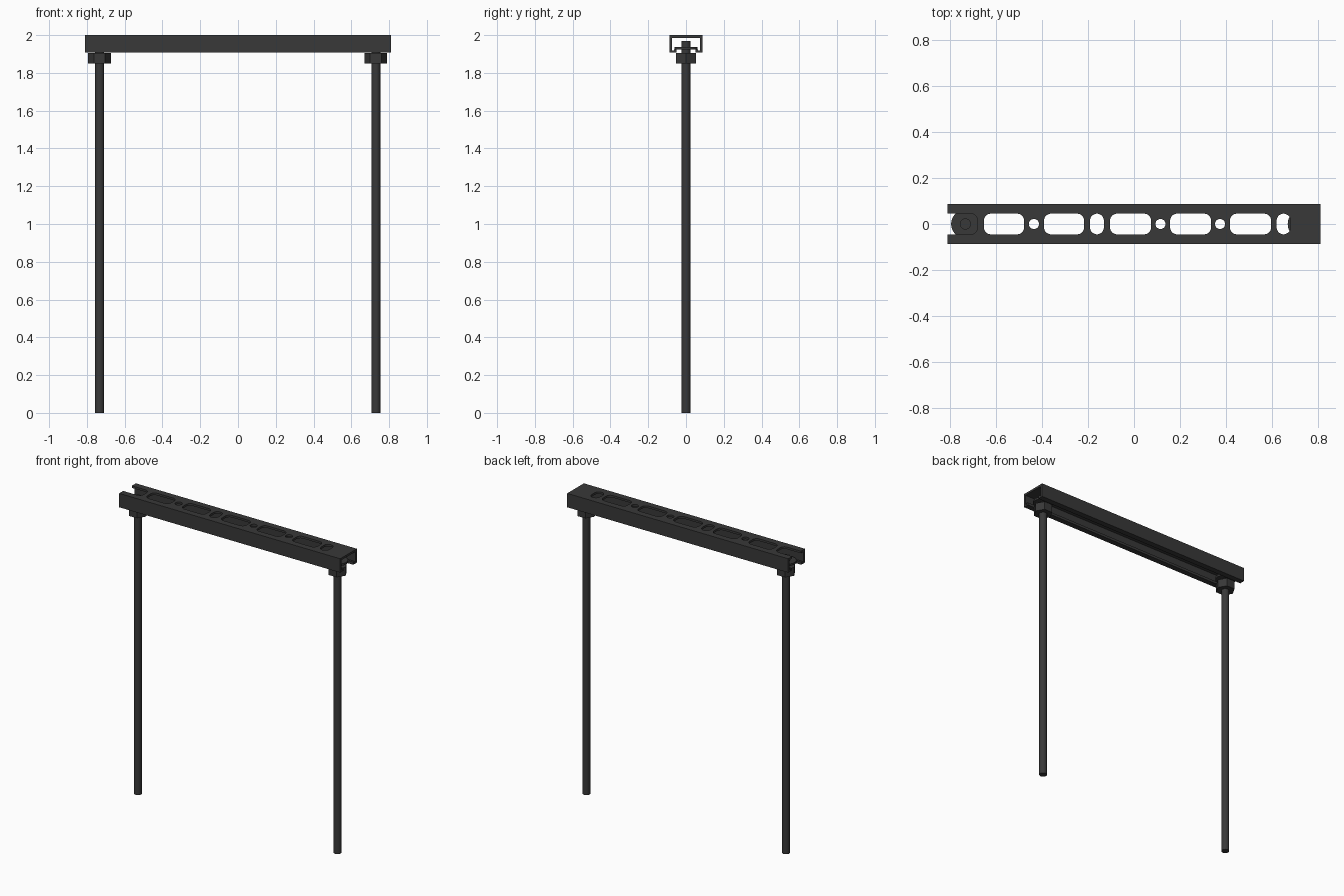
import bpy, bmesh, math
from mathutils import Matrix

if "Cube" in bpy.data.objects:
    bpy.data.objects.remove(bpy.data.objects["Cube"])

dark = bpy.data.materials.new("dark_metal")
dark.diffuse_color = (0.04, 0.04, 0.04, 1)
dark.use_nodes = True
dark.node_tree.nodes["Principled BSDF"].inputs["Base Color"].default_value = dark.diffuse_color


def make(name, bm, mat=dark):
    bmesh.ops.recalc_face_normals(bm, faces=bm.faces)
    me = bpy.data.meshes.new(name)
    bm.to_mesh(me)
    bm.free()
    ob = bpy.data.objects.new(name, me)
    bpy.context.collection.objects.link(ob)
    if mat:
        me.materials.append(mat)
    return ob


def smooth(ob):
    bpy.ops.object.select_all(action='DESELECT')
    ob.select_set(True)
    bpy.context.view_layer.objects.active = ob
    bpy.ops.object.shade_smooth_by_angle(angle=math.radians(35))


def prism(bm, pts, offset):
    face = bm.faces.new([bm.verts.new(p) for p in pts])
    new = bmesh.ops.extrude_face_region(bm, geom=[face])["geom"]
    bmesh.ops.translate(bm, vec=offset, verts=[v for v in new if isinstance(v, bmesh.types.BMVert)])


def cylinder(name, r, z0, z1, x, sides):
    bm = bmesh.new()
    prism(bm, [(x + r * math.cos(a), r * math.sin(a), z0)
               for a in (2 * math.pi * i / sides for i in range(sides))], (0, 0, z1 - z0))
    ob = make(name, bm)
    if sides > 6:
        smooth(ob)
    return ob


def rounded_slot(bm, x0, x1, half, r, steps=6):
    pts = []
    for k, (cx, cy) in enumerate([(x1 - r, half - r), (x0 + r, half - r),
                                  (x0 + r, r - half), (x1 - r, r - half)]):
        for i in range(steps + 1):
            a = math.pi / 2 * (k + i / steps)
            pts.append((cx + r * math.cos(a), cy + r * math.sin(a), 1.96))
    prism(bm, pts, (0, 0, 0.1))


# Strut channel: C profile with lips turned up inside
L, W, T = 0.81, 0.087, 0.014
LIP, BOT, UP = 0.05, 1.908, 1.925
half = [(W, 2.0), (W, BOT), (LIP, BOT), (LIP, UP), (LIP + T, UP),
        (LIP + T, BOT + 0.01), (W - T, BOT + 0.01), (W - T, 2.0 - T)]
profile = half + [(-y, z) for y, z in reversed(half)]
bm = bmesh.new()
prism(bm, [(-L, y, z) for y, z in profile], (2 * L, 0, 0))
channel = make("strut_channel", bm)

# Slots and round holes in the top web
bm = bmesh.new()
for x0, x1 in [(-0.90, -0.68), (-0.652, -0.478), (-0.391, -0.217),
               (-0.104, 0.074), (0.157, 0.335), (0.417, 0.596)]:
    rounded_slot(bm, x0, x1, 0.045, 0.03)
for x0 in (-0.191, 0.62):
    rounded_slot(bm, x0, x0 + 0.06, 0.045, 0.0299)
for x in (-0.435, 0.115, 0.374):
    prism(bm, [(x + 0.022 * math.cos(a), 0.022 * math.sin(a), 1.96)
               for a in (math.pi * i / 12 for i in range(24))], (0, 0, 0.1))
cutter = make("slot_cutter", bm, None)
cutter.hide_render = True
cutter.hide_set(True)
mod = channel.modifiers.new("slots", 'BOOLEAN')
mod.operation = 'DIFFERENCE'
mod.solver = 'EXACT'
mod.object = cutter
bpy.context.view_layer.objects.active = channel
channel.select_set(True)
bpy.ops.object.modifier_apply(modifier=mod.name)
bpy.data.objects.remove(cutter)
smooth(channel)

# Threaded rods with hex nuts and channel washers at both ends
for side, x in (("left", -0.733), ("right", 0.73)):
    cylinder(side + "_rod", 0.024, 0.0, 1.968, x, 32)
    cylinder(side + "_hex_nut", 0.06, 1.85, 1.905, x, 6)
    cylinder(side + "_washer", 0.062, 1.925, 1.938, x, 32)
